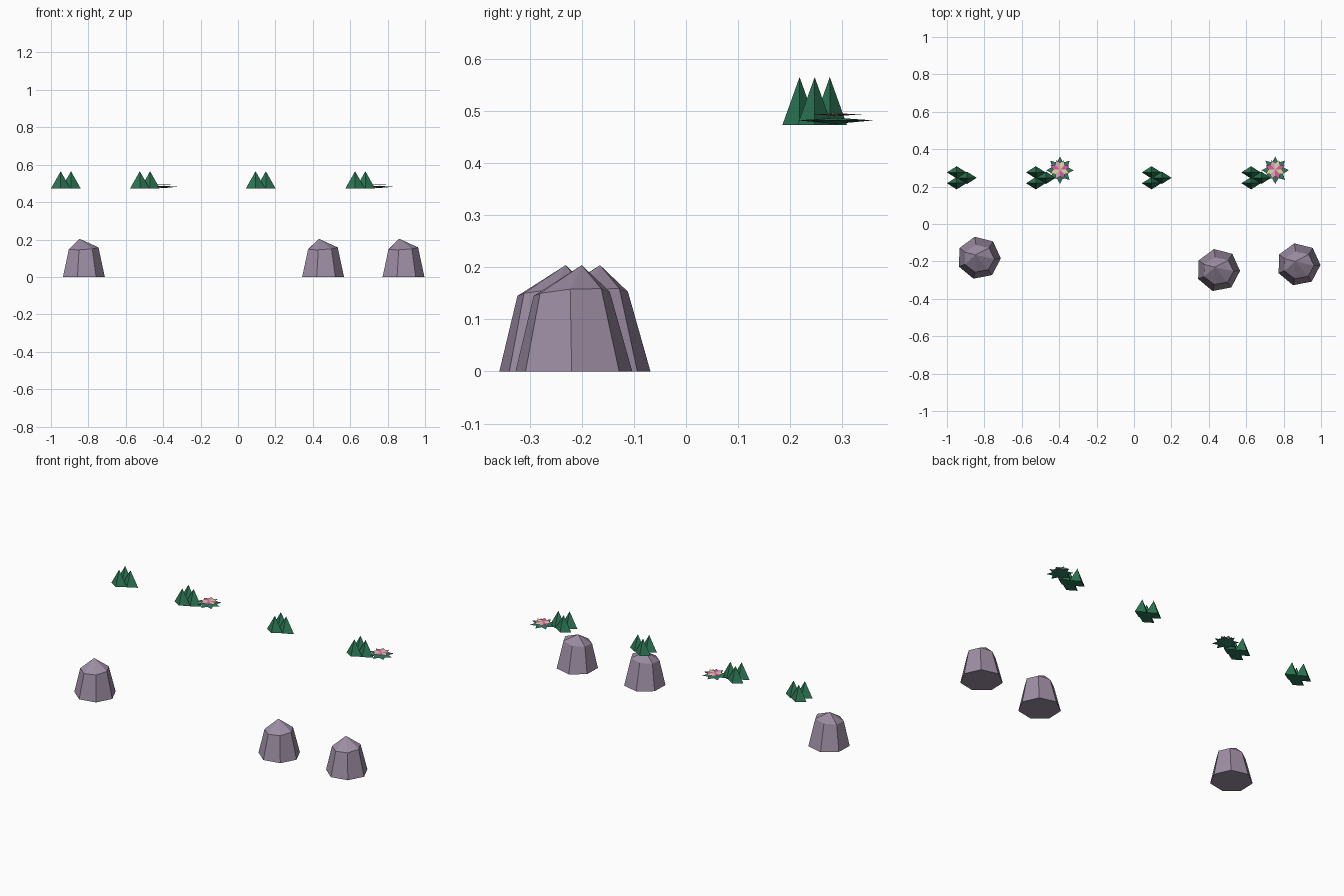
import bpy, bmesh
from math import sin, cos, pi, tau

if "Cube" in bpy.data.objects:
    bpy.data.objects.remove(bpy.data.objects["Cube"])


def material(name, rgb):
    m = bpy.data.materials.new(name)
    m.diffuse_color = (*rgb, 1)
    m.use_nodes = True
    m.node_tree.nodes["Principled BSDF"].inputs["Base Color"].default_value = m.diffuse_color
    return m


STONE = material("stone", (0.34, 0.27, 0.37))
GREEN = material("grass_green", (0.025, 0.18, 0.09))
LEAF = material("leaf_green", (0.03, 0.2, 0.12))
PETALS = [material("pink", (0.65, 0.12, 0.35)),
          material("cream", (0.8, 0.68, 0.42)),
          material("pale_pink", (0.75, 0.4, 0.5))]


def finish(name, bm, loc, mats):
    bmesh.ops.recalc_face_normals(bm, faces=bm.faces)
    me = bpy.data.meshes.new(name)
    bm.to_mesh(me)
    bm.free()
    for m in mats:
        me.materials.append(m)
    ob = bpy.data.objects.new(name, me)
    ob.location = loc
    bpy.context.collection.objects.link(ob)


def fan(bm, ring, apex):
    n = len(ring)
    return [bm.faces.new((ring[i], ring[(i + 1) % n], apex)) for i in range(n)]


# Seven-sided boulder with a slanted shoulder and off-centre peak
def rock(name, x, y):
    bm = bmesh.new()
    n = 7
    shoulder_z = [0.158, 0.159, 0.153, 0.149, 0.146, 0.145, 0.150]
    ang = [i * tau / n - 0.03 for i in range(n)]
    base = [bm.verts.new((0.117 * cos(a), 0.115 * sin(a) - 0.001, 0)) for a in ang]
    top = [bm.verts.new((0.083 * cos(a), 0.075 * sin(a) - 0.005, z))
           for a, z in zip(ang, shoulder_z)]
    for i in range(n):
        j = (i + 1) % n
        bm.faces.new((base[i], base[j], top[j], top[i]))
    fan(bm, top, bm.verts.new((-0.018, 0.015, 0.204)))
    bm.faces.new(base[::-1])
    finish(name, bm, (x, y, 0), [STONE])


# Tuft of three four-sided spikes
def tuft(name, x):
    bm = bmesh.new()
    for cx, cy in ((0.052, 0.218), (0.052, 0.276), (0.107, 0.247)):
        ring = [bm.verts.new((cx + 0.052 * cos(i * pi / 2),
                              cy + 0.033 * sin(i * pi / 2), 0)) for i in range(4)]
        fan(bm, ring, bm.verts.new((cx, cy, 0.092)))
        bm.faces.new(ring[::-1])
    finish(name, bm, (x, 0, 0.473), [GREEN])


# Flat pointed rosette, eight points
def star(bm, outer, inner, z, z_top, z_bottom, turn=0):
    ring = []
    for i in range(16):
        r = inner if i % 2 else outer
        a = i * tau / 16 + turn
        ring.append(bm.verts.new((r * cos(a), r * sin(a), z)))
    return (fan(bm, ring, bm.verts.new((0, 0, z_top))),
            fan(bm, ring, bm.verts.new((0, 0, z_bottom))))


def flower(name, x):
    bm = bmesh.new()
    star(bm, 0.073, 0.045, 0.482, 0.487, 0.475)
    finish(name + "_leaves", bm, (x, 0.287, 0), [LEAF])
    bm = bmesh.new()
    upper, lower = star(bm, 0.054, 0.036, 0.494, 0.495, 0.49, pi / 8)
    for i, (u, w) in enumerate(zip(upper, lower)):
        u.material_index = ((i + 1) // 2) % 8 % 3
        w.material_index = u.material_index
    finish(name + "_petals", bm, (x, 0.291, 0), PETALS)


for i, (x, y) in enumerate(((-0.829, -0.18), (0.45, -0.246), (0.88, -0.215))):
    rock(f"rock_{i + 1}", x, y)
for i, x in enumerate((-1.0, -0.577, 0.042, 0.574)):
    tuft(f"grass_tuft_{i + 1}", x)
for i, x in enumerate((-0.396, 0.755)):
    flower(f"flower_{i + 1}", x)
